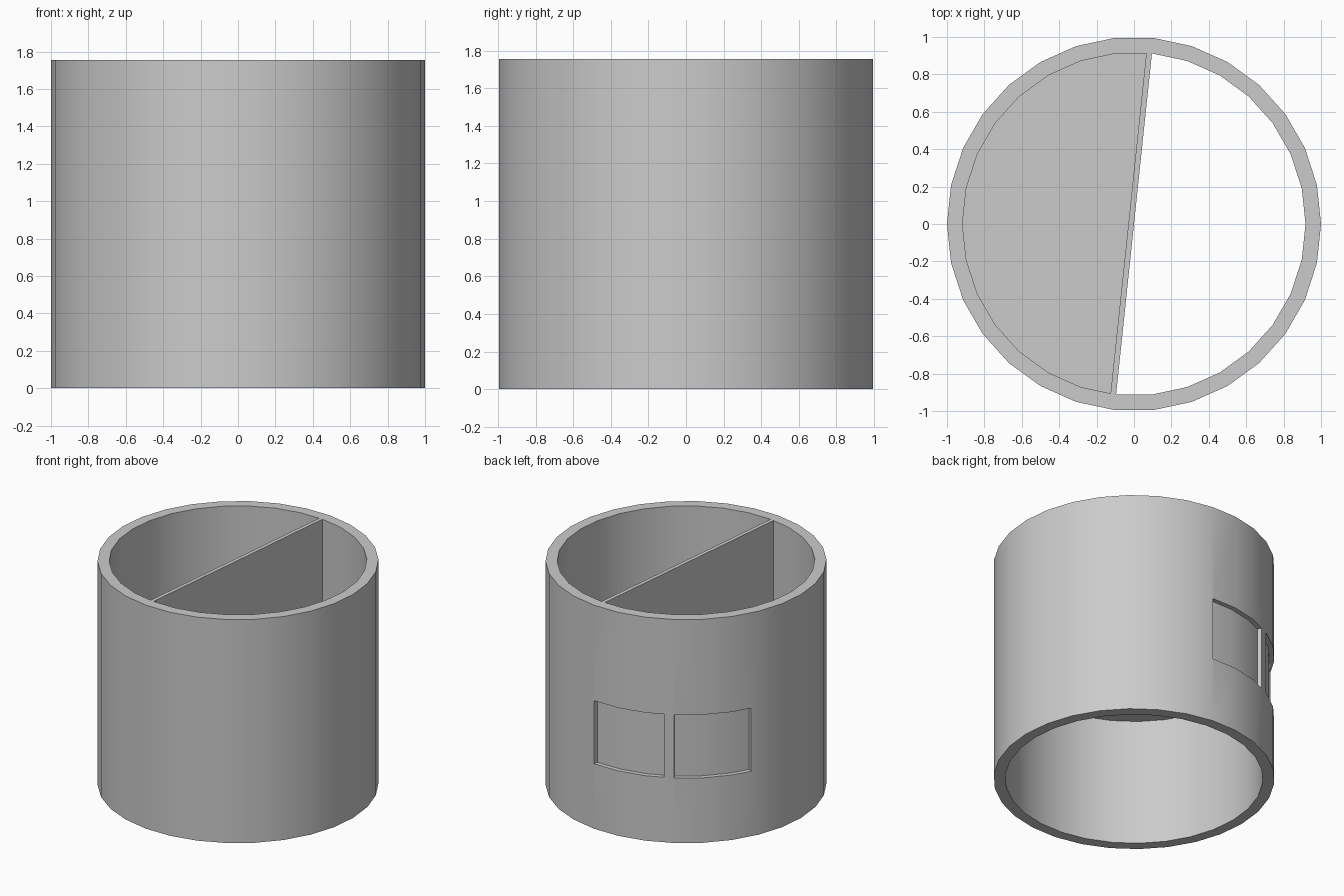
import bpy, bmesh, math

if "Cube" in bpy.data.objects:
    bpy.data.objects.remove(bpy.data.objects["Cube"])

SIDES = 30
STEP = 360 / SIDES
R_OUT, R_IN, HEIGHT = 1.0, 0.917, 1.755
SPLIT = 84            # angle of the divider line
FLOOR_Z, THICK = 1.0, 0.03


def ring_point(angle, radius):
    """Point on the 30-sided outline at any angle in degrees."""
    off = (angle % STEP) - STEP / 2
    r = radius * math.cos(math.radians(STEP / 2)) / math.cos(math.radians(off))
    a = math.radians(angle)
    return (r * math.cos(a), r * math.sin(a))


def arc(a0, a1, radius):
    angles = [a0] + [k * STEP for k in range(2 * SIDES) if a0 + 0.01 < k * STEP < a1 - 0.01] + [a1]
    return [ring_point(a, radius) for a in angles]


def prism(name, outline, z0, z1):
    bm = bmesh.new()
    face = bm.faces.new([bm.verts.new((x, y, z0)) for x, y in outline])
    up = bmesh.ops.extrude_face_region(bm, geom=[face])
    verts = [g for g in up["geom"] if isinstance(g, bmesh.types.BMVert)]
    bmesh.ops.translate(bm, verts=verts, vec=(0, 0, z1 - z0))
    bmesh.ops.recalc_face_normals(bm, faces=bm.faces)
    mesh = bpy.data.meshes.new(name)
    bm.to_mesh(mesh)
    bm.free()
    obj = bpy.data.objects.new(name, mesh)
    bpy.context.collection.objects.link(obj)
    return obj


def activate(obj):
    bpy.ops.object.select_all(action='DESELECT')
    obj.select_set(True)
    bpy.context.view_layer.objects.active = obj


def cut(obj, cutter):
    mod = obj.modifiers.new("cut", 'BOOLEAN')
    mod.operation, mod.solver, mod.object = 'DIFFERENCE', 'EXACT', cutter
    activate(obj)
    bpy.ops.object.modifier_apply(modifier=mod.name)
    bpy.data.objects.remove(cutter)


# Open tube wall
wall = prism("round_wall", [ring_point(k * STEP, R_OUT) for k in range(SIDES)], 0, HEIGHT)
cut(wall, prism("bore", [ring_point(k * STEP, R_IN) for k in range(SIDES)], -0.2, HEIGHT + 0.2))

# Two shallow curved window recesses at the back left
for a0, a1 in ((84.2, 116), (120.2, 152.7)):
    outline = arc(a0, a1, 0.965) + arc(a0, a1, 1.1)[::-1]
    cut(wall, prism("recess_cutter", outline, 0.51, 1.005))
activate(wall)
bpy.ops.object.shade_smooth_by_angle(angle=math.radians(30))

# Half floor on the left side
prism("half_floor", arc(SPLIT, SPLIT + 180, R_IN), FLOOR_Z, FLOOR_Z + THICK)

# Upright divider along the floor's straight edge
back, front = ring_point(SPLIT, R_IN), ring_point(SPLIT + 180, R_IN)
nx, ny = -math.sin(math.radians(SPLIT)) * THICK, math.cos(math.radians(SPLIT)) * THICK
prism("divider", [back, front, (front[0] + nx, front[1] + ny), (back[0] + nx, back[1] + ny)],
      FLOOR_Z, HEIGHT)
